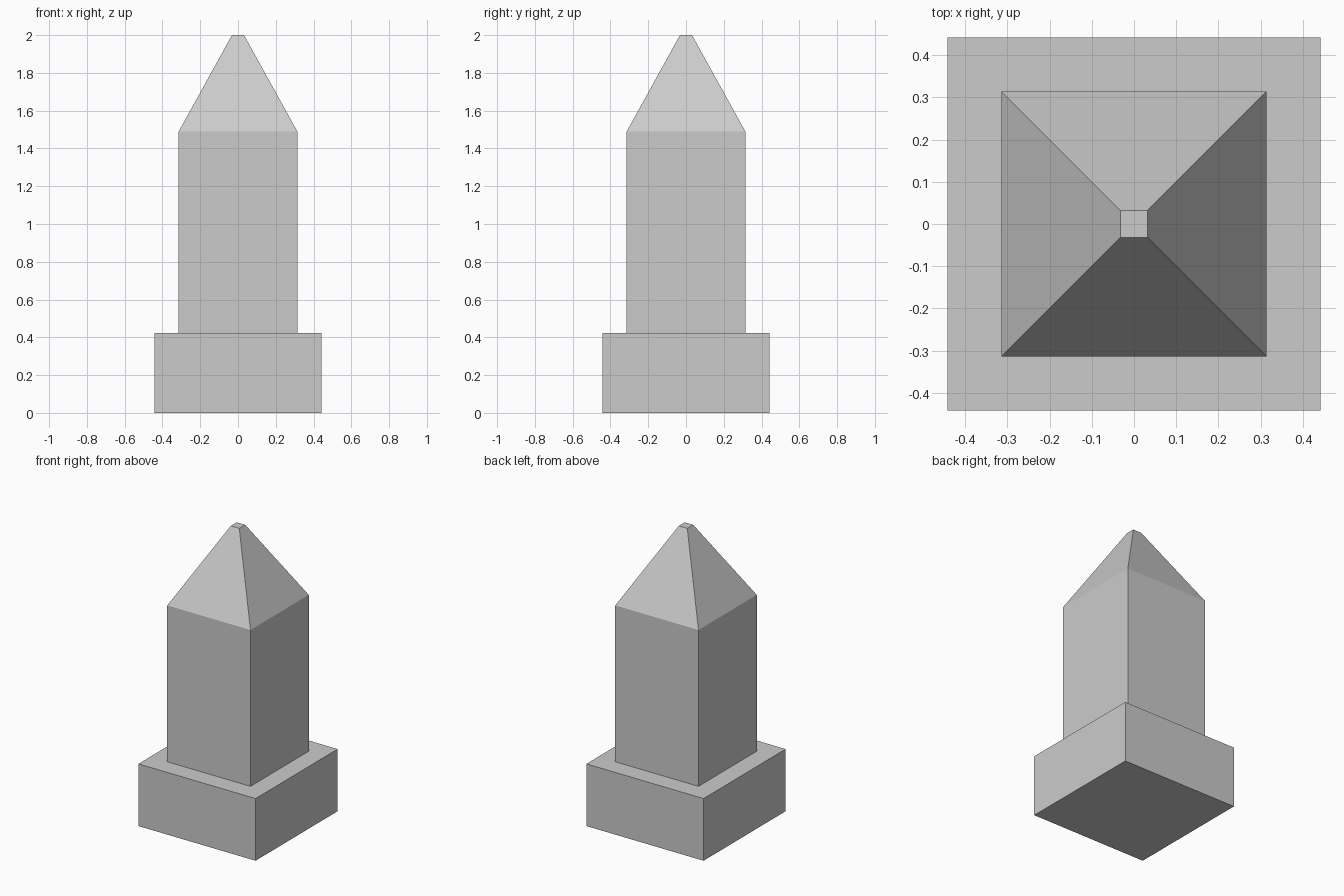
import bpy
import bmesh

if "Cube" in bpy.data.objects:
    bpy.data.objects.remove(bpy.data.objects["Cube"])


def square_loft(name, sections):
    """Loft square rings given as (half_width, z), capped at both ends."""
    bm = bmesh.new()
    rings = [[bm.verts.new((sx * h, sy * h, z))
              for sx, sy in ((-1, -1), (1, -1), (1, 1), (-1, 1))]
             for h, z in sections]
    for low, high in zip(rings, rings[1:]):
        for i in range(4):
            j = (i + 1) % 4
            bm.faces.new((low[i], low[j], high[j], high[i]))
    bm.faces.new(rings[0][::-1])
    bm.faces.new(rings[-1])
    mesh = bpy.data.meshes.new(name)
    bm.to_mesh(mesh)
    bm.free()
    obj = bpy.data.objects.new(name, mesh)
    bpy.context.collection.objects.link(obj)
    return obj


# Wide square base block
square_loft("plinth", [(0.442, 0.0), (0.442, 0.424)])

# Straight shaft tapering to a small flat tip
square_loft("pointed_shaft", [(0.314, 0.424), (0.314, 1.49), (0.032, 2.0)])
